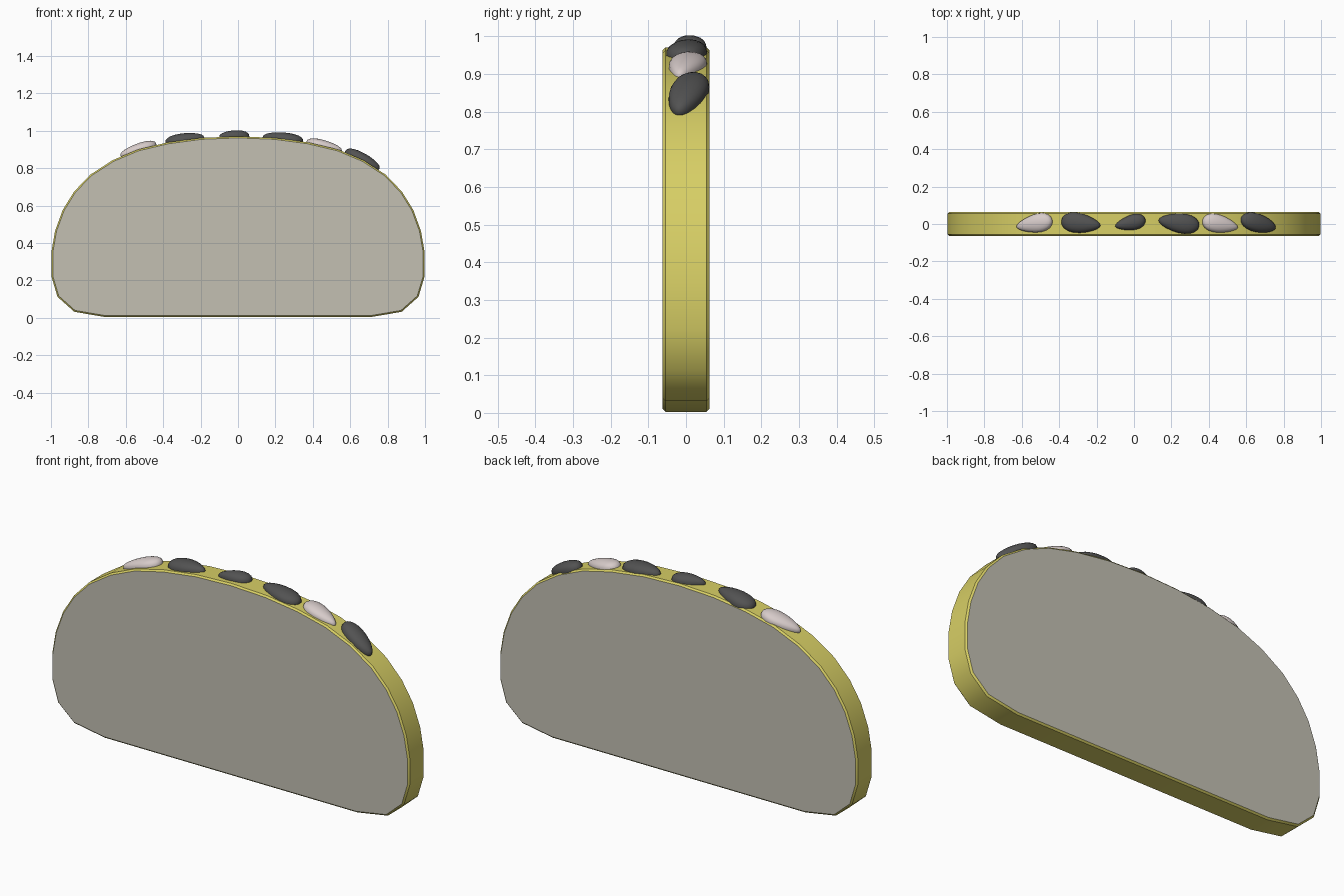
import bpy, bmesh, math
from mathutils import Matrix, Vector

if "Cube" in bpy.data.objects:
    bpy.data.objects.remove(bpy.data.objects["Cube"])


def material(name, rgb):
    m = bpy.data.materials.new(name)
    m.diffuse_color = (*rgb, 1)
    m.use_nodes = True
    m.node_tree.nodes["Principled BSDF"].inputs["Base Color"].default_value = m.diffuse_color
    return m


yellow = material("yellow rind", (0.68, 0.62, 0.13))
beige = material("grey beige face", (0.55, 0.53, 0.45))
dark = material("dark grey stone", (0.085, 0.085, 0.085))
pale = material("pale pink stone", (0.68, 0.60, 0.59))


def finish(bm, name, mats, angle):
    bmesh.ops.recalc_face_normals(bm, faces=bm.faces)
    me = bpy.data.meshes.new(name)
    bm.to_mesh(me)
    bm.free()
    ob = bpy.data.objects.new(name, me)
    bpy.context.collection.objects.link(ob)
    for m in mats:
        me.materials.append(m)
    bpy.ops.object.select_all(action='DESELECT')
    ob.select_set(True)
    bpy.context.view_layer.objects.active = ob
    bpy.ops.object.shade_smooth_by_angle(angle=math.radians(angle))
    return ob


# Half outline of the domed slab, bottom to crown
half = [(0.705, 0.003), (0.875, 0.032), (0.965, 0.112), (0.998, 0.222), (0.998, 0.35),
        (0.978, 0.465), (0.937, 0.577), (0.876, 0.675), (0.79, 0.765), (0.67, 0.843),
        (0.535, 0.9), (0.375, 0.938), (0.195, 0.962), (0, 0.97)]
outline = half + [(-x, z) for x, z in reversed(half[:-1])]

# Slab: extruded outline, chamfered rim, beige faces front and back
T, B = 0.063, 0.008
bm = bmesh.new()
front = bm.faces.new([bm.verts.new((x, -T + B, z)) for x, z in outline])
ext = bmesh.ops.extrude_face_region(bm, geom=[front], use_keep_orig=True)
moved = [g for g in ext["geom"] if isinstance(g, bmesh.types.BMVert)]
bmesh.ops.translate(bm, verts=moved, vec=(0, 2 * (T - B), 0))
bmesh.ops.recalc_face_normals(bm, faces=bm.faces)
caps = [f for f in bm.faces if abs(f.normal.y) > 0.9]
bmesh.ops.inset_individual(bm, faces=caps, thickness=B, depth=B, use_even_offset=True)
for f in bm.faces:
    f.material_index = 1 if abs(f.normal.y) > 0.9 and len(f.verts) > 4 else 0
finish(bm, "domed_slab", [yellow, beige], 32)


def surface(x):
    # height and slope of the dome above x
    pts = sorted((p for p in outline if p[1] > 0.7))
    for (x0, z0), (x1, z1) in zip(pts, pts[1:]):
        if x0 <= x <= x1:
            return z0 + (z1 - z0) * (x - x0) / (x1 - x0)


# Pebbles: x start, x end, y centre, half width, height, taper (+ = wide to the right), yaw, colour
pebbles = [
    (-0.63, -0.435, 0.002, 0.048, 0.034, 0.35, 10, pale),
    (-0.39, -0.178, 0.004, 0.052, 0.040, -0.3, -7, dark),
    (-0.103, 0.063, 0.006, 0.040, 0.036, 0.35, 13, dark),
    (0.13, 0.35, 0.005, 0.052, 0.038, 0.25, -8, dark),
    (0.363, 0.557, 0.0, 0.047, 0.034, -0.35, -11, pale),
    (0.57, 0.758, 0.004, 0.049, 0.038, -0.2, -14, dark),
]
for i, (a, b, y, w, h, taper, yaw, mat) in enumerate(pebbles):
    pa, pb = Vector((a, y, surface(a))), Vector((b, y, surface(b)))
    mid = (a + b) / 2
    tilt = math.atan2(pa.z - pb.z, b - a)
    bm = bmesh.new()
    bmesh.ops.create_icosphere(bm, subdivisions=3, radius=1)
    for v in bm.verts:
        x, q, z = v.co
        k = 1 + taper * x
        v.co = (x * (pb - pa).length / 2, q * w * k,
                math.copysign(abs(z) ** 0.8, z) * h * (1 + 0.4 * taper * x))
    bmesh.ops.transform(bm, verts=bm.verts, matrix=(
        Matrix.Translation((mid, y, surface(mid) - 0.003))
        @ Matrix.Rotation(tilt, 4, 'Y') @ Matrix.Rotation(math.radians(yaw), 4, 'Z')))
    finish(bm, f"pebble_{i + 1}", [mat], 60)
